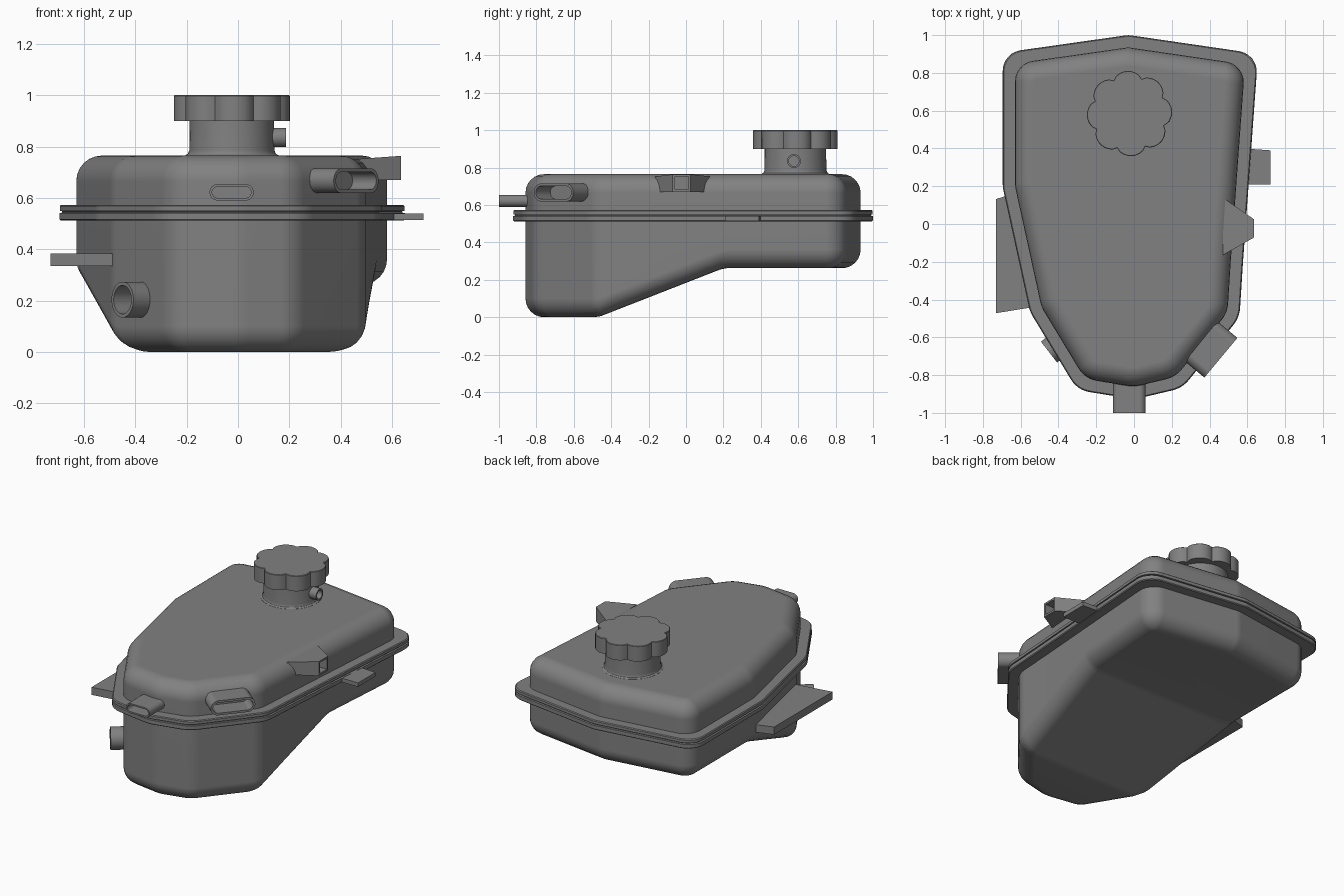
import bpy, bmesh, math
from mathutils import Vector

if "Cube" in bpy.data.objects:
    bpy.data.objects.remove(bpy.data.objects["Cube"])

# Plan outline of the tank wall, counter-clockwise: x, y, corner radius
OUTLINE = [(-0.03, 0.935, 0.13), (-0.63, 0.85, 0.11), (-0.63, 0.2, 0.2),
           (-0.49, -0.44, 0.2), (-0.26, -0.82, 0.14), (0, -0.862, 0.2),
           (0.22, -0.81, 0.16), (0.495, -0.47, 0.16), (0.512, -0.2, 0.2),
           (0.588, 0.845, 0.11)]

# Dark grey plastic
PLASTIC = bpy.data.materials.new("dark_plastic")
PLASTIC.diffuse_color = (0.22, 0.22, 0.22, 1)
PLASTIC.use_nodes = True
PLASTIC.node_tree.nodes["Principled BSDF"].inputs["Base Color"].default_value = PLASTIC.diffuse_color


def finish(name, bm, angle=30):
    bmesh.ops.recalc_face_normals(bm, faces=bm.faces)
    mesh = bpy.data.meshes.new(name)
    bm.to_mesh(mesh)
    bm.free()
    mesh.materials.append(PLASTIC)
    ob = bpy.data.objects.new(name, mesh)
    bpy.context.collection.objects.link(ob)
    bpy.ops.object.select_all(action='DESELECT')
    ob.select_set(True)
    bpy.context.view_layer.objects.active = ob
    bpy.ops.object.shade_smooth_by_angle(angle=math.radians(angle))
    mod = ob.modifiers.new("weighted", 'WEIGHTED_NORMAL')
    mod.keep_sharp = True
    return ob


def loft(rings):
    """Skin a stack of equal-sized closed rings and cap both ends."""
    bm = bmesh.new()
    vs = [[bm.verts.new(p) for p in r] for r in rings]
    n = len(vs[0])
    for a, b in zip(vs, vs[1:]):
        for i in range(n):
            j = (i + 1) % n
            bm.faces.new((a[i], a[j], b[j], b[i]))
    bm.faces.new(vs[0])
    bm.faces.new(vs[-1])
    return bm


def outline(d, z, seg=6):
    """Tank outline offset outwards by d, corners filleted, at height z."""
    pts = [Vector((x, y, 0)) for x, y, r in OUTLINE]
    n = len(pts)
    moved = []
    for i, p in enumerate(pts):
        u, v = (p - pts[i - 1]).normalized(), (pts[(i + 1) % n] - p).normalized()
        nu, nv = Vector((u.y, -u.x, 0)), Vector((v.y, -v.x, 0))
        moved.append(p + (nu + nv) * (d / (1 + nu.dot(nv))))
    ring = []
    for i, p in enumerate(moved):
        a, b = (moved[i - 1] - p).normalized(), (moved[(i + 1) % n] - p).normalized()
        r = max(OUTLINE[i][2] + min(d, 0), 0.01)
        half = (math.pi - a.angle(b)) / 2
        t = r * math.tan(half)
        c = p + (a + b).normalized() * (r / math.cos(half))
        s, e = (p + a * t - c).normalized(), (p + b * t - c).normalized()
        for k in range(seg + 1):
            q = c + s.slerp(e, k / seg) * r
            ring.append(Vector((q.x, q.y, z)))
    return ring


CREASE = 0.018


def floor_height(y):
    f = lambda v: 0.262 * min(max((v + 0.47) / 0.67, 0), 1)
    return (f(y - CREASE) + f(y + CREASE)) / 2


def rounding(r, steps=6):
    for k in range(steps + 1):
        a = math.pi / 2 * k / steps
        yield -r * (1 - math.cos(a)), r * (1 - math.sin(a))


# Lower tank: flat-bottomed loft, sliced at the creases, then floor raised at the back
bm = loft([outline(0, 0.53)] + [outline(d, z) for d, z in rounding(0.1)])
for y in (-0.47 - CREASE, -0.47 + CREASE, 0.2 - CREASE, 0.2 + CREASE):
    bmesh.ops.bisect_plane(bm, geom=bm.verts[:] + bm.edges[:] + bm.faces[:],
                           plane_co=(0, y, 0), plane_no=(0, 1, 0))
for v in bm.verts:
    if v.co.z < 0.2:
        v.co.z += floor_height(v.co.y)
finish("lower_tank", bm)

# Upper tank with rounded lid edge
finish("upper_tank", loft([outline(0, 0.53)] +
                          [outline(d, 0.765 - z) for d, z in rounding(0.1)]))

# Double welded flange with a seam groove
FLANGE = [(0, 0.512), (0.06, 0.512), (0.065, 0.517), (0.065, 0.541), (0.055, 0.543),
          (0.055, 0.548), (0.064, 0.55), (0.064, 0.568), (0.059, 0.573), (0, 0.573)]
finish("seam_flange", loft([outline(d, z) for d, z in FLANGE]))

# Filler neck and lobed cap
CX, CY = -0.024, 0.585


def round_ring(r, z, n=48, lobe=0.0):
    out = []
    for i in range(n):
        a = 2 * math.pi * i / n
        # broad lobes with narrow valleys
        q = r + lobe * (2 * abs(math.cos(4 * a)) ** 0.7 - 1)
        b = a + math.radians(3)
        out.append((CX + q * math.cos(b), CY + q * math.sin(b), z))
    return out


finish("filler_neck", loft([round_ring(r, z) for r, z in
       [(0.184, 0.755), (0.182, 0.766), (0.172, 0.772), (0.166, 0.785), (0.164, 0.91)]]))
finish("filler_cap", loft([round_ring(r, z, 64, 0.016) for r, z in
       [(0.21, 0.9), (0.21, 0.997), (0.207, 1.0)]]))


def spout(name, end, direction, length, w, h, wall, depth, n=28):
    """Hollow round or oval tube whose mouth is centred on end."""
    d = Vector((*direction, 0)).normalized()
    side, up, end = Vector((d.y, -d.x, 0)), Vector((0, 0, 1)), Vector(end)

    def ring(back, inset):
        hh, out = h - inset, []
        for i in range(n):
            a = 2 * math.pi * (i + 0.5) / n
            x = hh * math.cos(a) + math.copysign(w - h, math.cos(a))
            out.append(end - d * back + side * x + up * (hh * math.sin(a)))
        return out
    finish(name, loft([ring(length, 0), ring(0, 0), ring(0, wall), ring(depth, wall)]), 40)


spout("front_oval_spout", (-0.025, -1.0, 0.622), (0, -1), 0.22, 0.086, 0.032, 0.01, 0.12)
spout("side_oval_spout", (0.46, -0.708, 0.667), (0.77, -0.64), 0.28, 0.137, 0.048, 0.014, 0.12)
spout("lower_outlet", (-0.45, -0.678, 0.204), (-0.79, -0.61), 0.22, 0.07, 0.07, 0.014, 0.1)
spout("neck_nipple", (0.187, 0.577, 0.835), (1, 0), 0.1, 0.037, 0.037, 0.01, 0.05)


# Tapered square spout on the right of the lid
def square(x, y0, y1, z0, z1):
    return [(x, y0, z0), (x, y1, z0), (x, y1, z1), (x, y0, z1)]


finish("wedge_spout", loft([square(0.47, -0.165, 0.14, 0.67, 0.752),
                            square(0.635, -0.072, 0.025, 0.67, 0.764),
                            square(0.635, -0.06, 0.013, 0.682, 0.752),
                            square(0.57, -0.06, 0.013, 0.682, 0.752)]))


# Flat mounting plates
def plate(name, corners, z0, z1):
    finish(name, loft([[(x, y, z) for x, y in corners] for z in (z0, z1)]))


plate("right_tab", [(0.58, 0.21), (0.722, 0.21), (0.722, 0.39), (0.58, 0.4)], 0.514, 0.54)
plate("left_bracket", [(-0.73, 0.132), (-0.56, 0.185), (-0.44, -0.425), (-0.73, -0.472)],
      0.334, 0.384)
